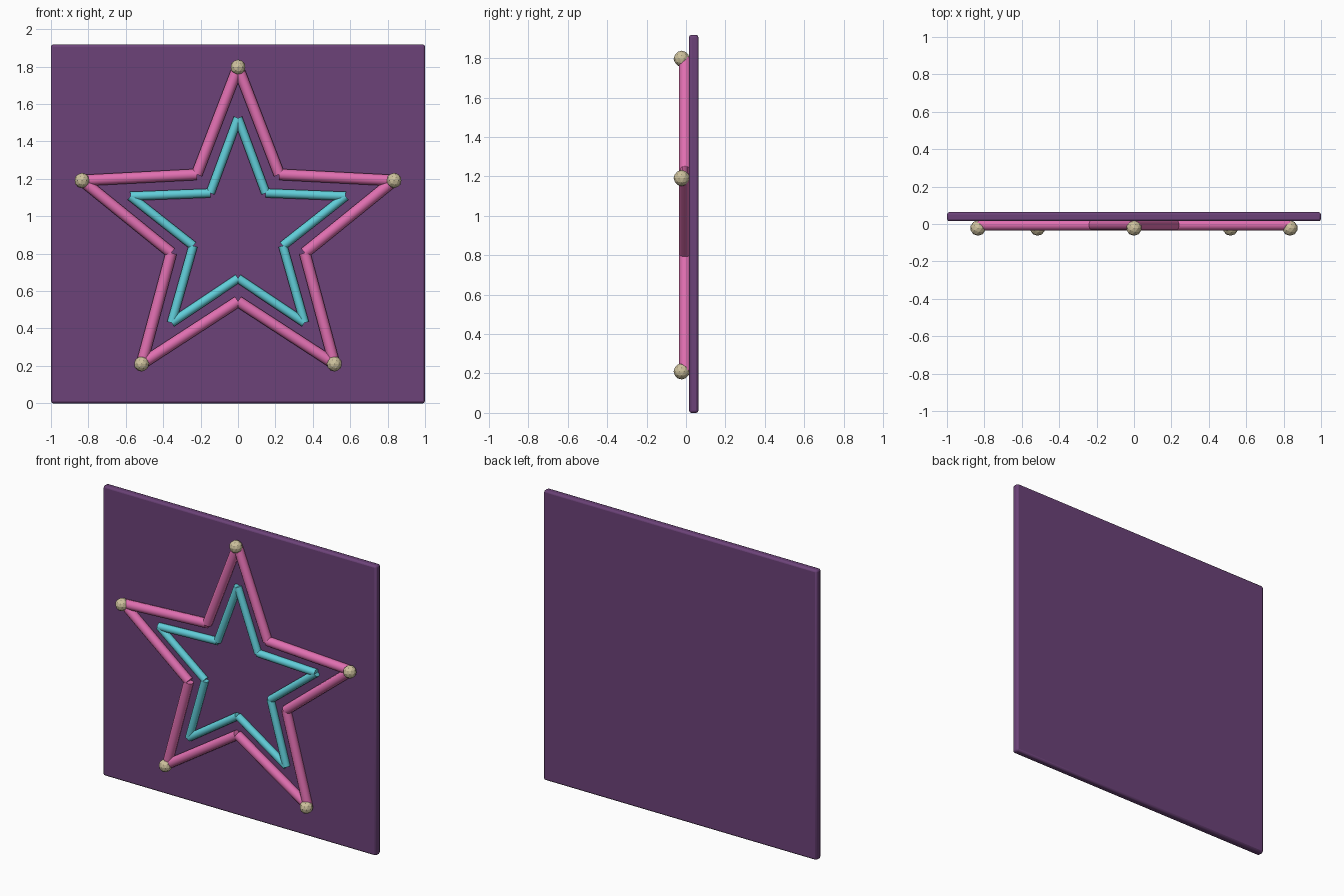
import bpy
from math import sin, cos, pi, radians
from mathutils import Vector

if "Cube" in bpy.data.objects:
    bpy.data.objects.remove(bpy.data.objects["Cube"])

CENTRE_Z = 0.92


def material(name, rgb):
    mat = bpy.data.materials.new(name)
    mat.use_nodes = True
    colour = (*rgb, 1)
    mat.diffuse_color = colour
    mat.node_tree.nodes["Principled BSDF"].inputs["Base Color"].default_value = colour
    return mat


purple = material("purple", (0.15, 0.055, 0.19))
pink = material("pink", (0.75, 0.16, 0.44))
teal = material("teal", (0.12, 0.62, 0.70))
cream = material("cream", (0.62, 0.54, 0.34))


def finish(name, mat, angle=40):
    obj = bpy.context.object
    obj.name = name
    obj.data.materials.append(mat)
    bpy.ops.object.shade_smooth_by_angle(angle=radians(angle))
    return obj


def star_points(outer, inner, y):
    """Ten corners, tips and valleys in turn, starting at the top tip."""
    return [Vector((r * sin(i * pi / 5), y, CENTRE_Z + r * cos(i * pi / 5)))
            for i in range(10) for r in [inner if i % 2 else outer]]


def tube_star(name, outer, inner, y, radius, mat):
    pts = star_points(outer, inner, y)
    for i, a in enumerate(pts):
        b = pts[(i + 1) % len(pts)]
        bpy.ops.mesh.primitive_cylinder_add(
            vertices=12, radius=radius, depth=(b - a).length, location=(a + b) / 2,
            rotation=(b - a).to_track_quat('Z', 'Y').to_euler())
        finish(f"{name}_bar_{i + 1}", mat)


# Backing panel with softened edges
bpy.ops.mesh.primitive_cube_add(size=1, location=(0, 0.039, 0.959))
panel = bpy.context.object
panel.scale = (2, 0.048, 1.918)
bpy.ops.object.transform_apply(location=False, rotation=False, scale=True)
bevel = panel.modifiers.new("soft_edges", 'BEVEL')
bevel.width = 0.012
bevel.segments = 2
finish("backing_panel", purple)

# Two nested stars of straight tubes
tube_star("outer_star", 0.877, 0.375, -0.005, 0.03, pink)
tube_star("inner_star", 0.605, 0.252, -0.002, 0.024, teal)

# Faceted knobs on the outer tips
for i, p in enumerate(star_points(0.877, 0.375, -0.022)[::2]):
    bpy.ops.mesh.primitive_ico_sphere_add(subdivisions=2, radius=0.041, location=p)
    finish(f"tip_knob_{i + 1}", cream, 10)
